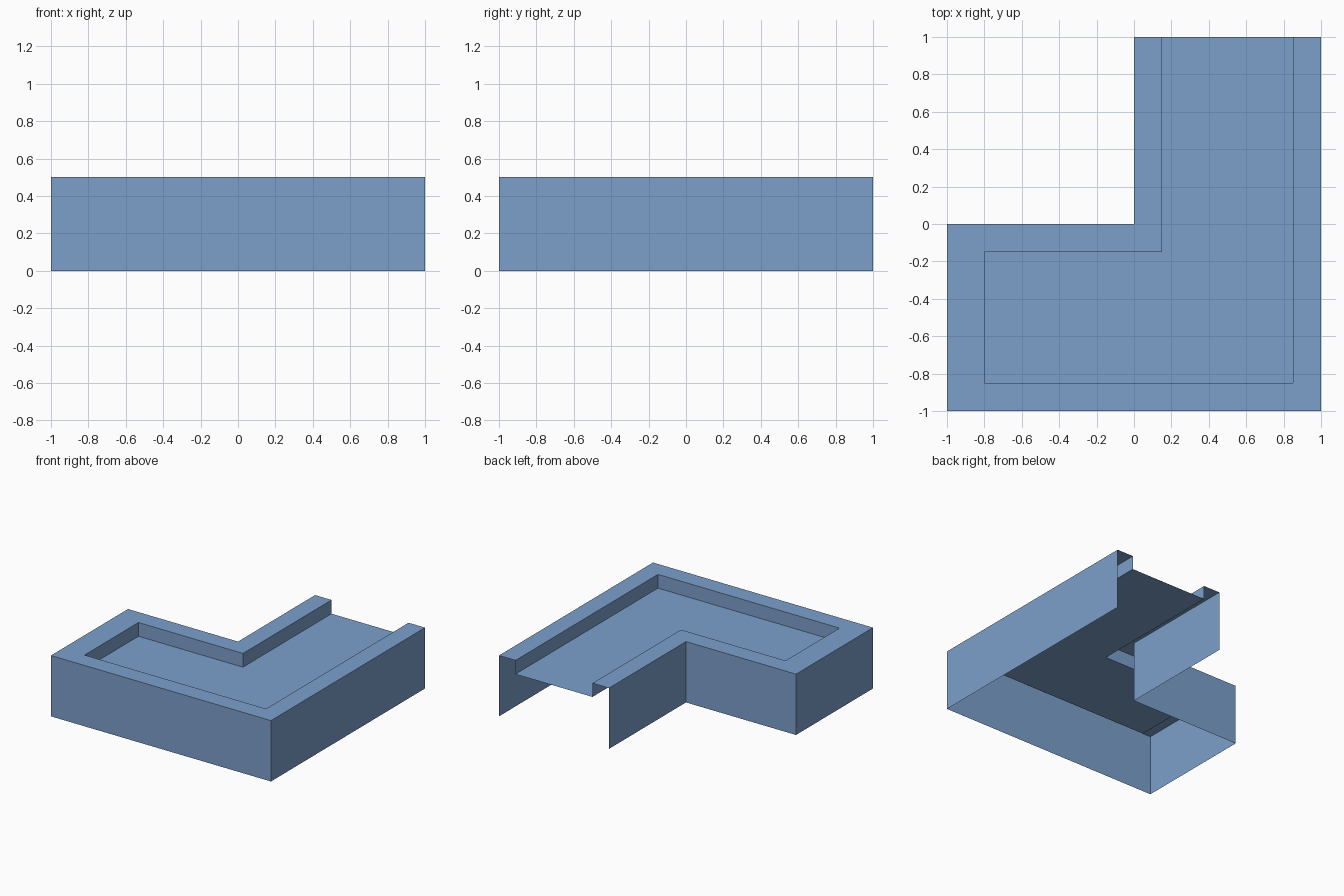
import bpy
import bmesh

if "Cube" in bpy.data.objects:
    bpy.data.objects.remove(bpy.data.objects["Cube"], do_unlink=True)

HEIGHT = 0.5
FLOOR = 0.387

blue = bpy.data.materials.new("soft_blue")
blue.use_nodes = True
colour = (0.2, 0.35, 0.6, 1)
blue.diffuse_color = colour
blue.node_tree.nodes["Principled BSDF"].inputs["Base Color"].default_value = colour

# L-shaped paths, counterclockwise, open at the back end
outer = [(0, 1), (0, 0), (-1, 0), (-1, -1), (1, -1), (1, 1)]
inner = [(0.15, 1), (0.15, -0.15), (-0.8, -0.15),
         (-0.8, -0.85), (0.85, -0.85), (0.85, 1)]


def finish(name, bm):
    mesh = bpy.data.meshes.new(name)
    bm.to_mesh(mesh)
    bm.free()
    mesh.materials.append(blue)
    obj = bpy.data.objects.new(name, mesh)
    bpy.context.collection.objects.link(obj)


def ring(bm, path, z):
    return [bm.verts.new((x, y, z)) for x, y in path]


def strip(name, path_a, z_a, path_b, z_b):
    """Bridge two open paths with a band of quads."""
    bm = bmesh.new()
    a, b = ring(bm, path_a, z_a), ring(bm, path_b, z_b)
    for i in range(len(a) - 1):
        bm.faces.new((a[i], a[i + 1], b[i + 1], b[i]))
    finish(name, bm)


# Thin outer walls, flat rim and the short walls of the recess
strip("outer_walls", outer, 0, outer, HEIGHT)
strip("top_rim", outer, HEIGHT, inner, HEIGHT)
strip("recess_walls", inner, HEIGHT, inner, FLOOR)

# Sunken floor sheet
floor = bmesh.new()
floor.faces.new(ring(floor, inner, FLOOR))
finish("recess_floor", floor)
